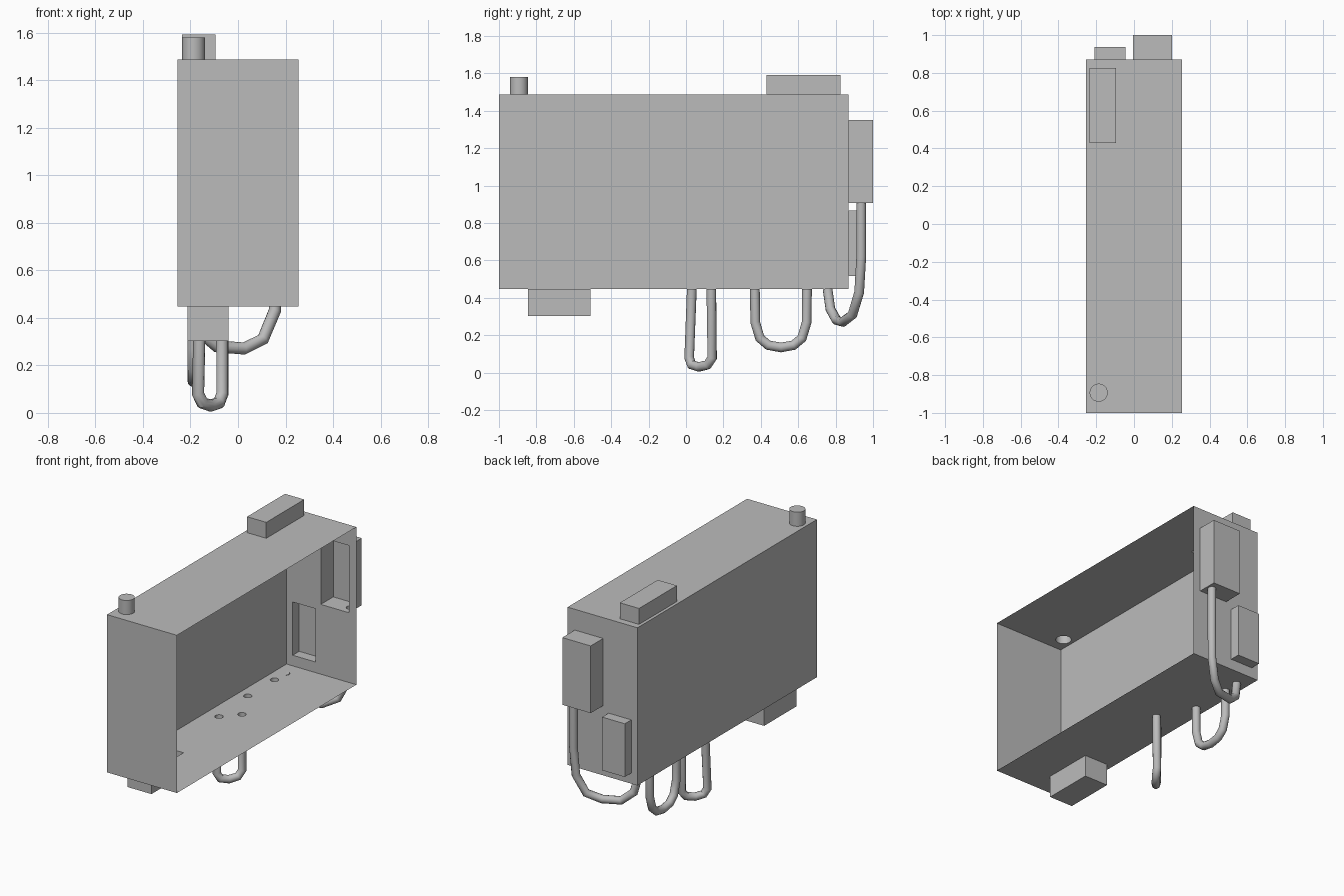
import bpy, bmesh
from mathutils import Vector

cube = bpy.data.objects.get("Cube")
if cube:
    bpy.data.objects.remove(cube, do_unlink=True)

grey = bpy.data.materials.new("plain_grey")
grey.use_nodes = True
COLOUR = (0.5, 0.5, 0.5, 1)
grey.diffuse_color = COLOUR
grey.node_tree.nodes["Principled BSDF"].inputs["Base Color"].default_value = COLOUR

LO, HI = Vector((-0.255, -1, 0.447)), Vector((0.255, 0.87, 1.487))
SINK = 0.02   # how far fittings reach into the shell before trimming


def add(name, bm):
    mesh = bpy.data.meshes.new(name)
    bm.normal_update()
    bm.to_mesh(mesh)
    bm.free()
    mesh.materials.append(grey)
    obj = bpy.data.objects.new(name, mesh)
    bpy.context.collection.objects.link(obj)
    return obj


def box(name, lo, hi):
    bm = bmesh.new()
    bmesh.ops.create_cube(bm, size=1)
    lo, hi = Vector(lo), Vector(hi)
    for v in bm.verts:
        v.co = (lo + hi) / 2 + v.co * (hi - lo)
    return add(name, bm)


def knob(name, x, y, radius, z0, z1):
    bm = bmesh.new()
    bmesh.ops.create_cone(bm, cap_ends=True, segments=32, radius1=radius,
                          radius2=radius, depth=z1 - z0)
    bmesh.ops.translate(bm, vec=(x, y, (z0 + z1) / 2), verts=bm.verts)
    return add(name, bm)


def hose(name, path, radius=0.026):
    curve = bpy.data.curves.new(name, "CURVE")
    curve.dimensions = "3D"
    curve.bevel_depth = radius
    curve.bevel_resolution = 4
    curve.use_fill_caps = True
    spline = curve.splines.new("POLY")
    spline.points.add(len(path) - 1)
    for point, co in zip(spline.points, path):
        point.co = (*co, 1)
    temp = bpy.data.objects.new(name + "_path", curve)
    bpy.context.collection.objects.link(temp)
    deps = bpy.context.evaluated_depsgraph_get()
    mesh = bpy.data.meshes.new_from_object(temp.evaluated_get(deps))
    bm = bmesh.new()
    bm.from_mesh(mesh)
    bmesh.ops.remove_doubles(bm, verts=bm.verts, dist=1e-5)
    bmesh.ops.recalc_face_normals(bm, faces=bm.faces)
    bpy.data.objects.remove(temp)
    bpy.data.curves.remove(curve)
    bpy.data.meshes.remove(mesh)
    return add(name, bm)


def open_holes(obj, cutters, lo, hi):
    """Cut the cutters out of a solid box, then drop the pocket walls inside it."""
    for cutter in cutters:
        mod = obj.modifiers.new("hole", "BOOLEAN")
        mod.operation, mod.solver, mod.object = "DIFFERENCE", "EXACT", cutter
    deps = bpy.context.evaluated_depsgraph_get()
    mesh = bpy.data.meshes.new_from_object(obj.evaluated_get(deps))
    obj.modifiers.clear()
    obj.data = mesh
    bm = bmesh.new()
    bm.from_mesh(mesh)
    inside = [f for f in bm.faces
              if all(lo[i] + 1e-3 < f.calc_center_median()[i] < hi[i] - 1e-3 for i in range(3))]
    bmesh.ops.delete(bm, geom=inside, context="FACES")
    bm.to_mesh(mesh)
    bm.free()


def trim(obj, co, normal):
    """Remove everything on the normal side of a plane, leaving an open end."""
    bm = bmesh.new()
    bm.from_mesh(obj.data)
    bmesh.ops.bisect_plane(bm, geom=bm.verts[:] + bm.edges[:] + bm.faces[:],
                           plane_co=co, plane_no=normal, clear_outer=True)
    bm.to_mesh(obj.data)
    bm.free()


# Fittings, each with the direction that leads into the shell
UP, DOWN, FORWARD = (0, 0, 1), (0, 0, -1), (0, -1, 0)
top_box = box("top_box", (-0.235, 0.43, HI.z - SINK), (-0.095, 0.825, 1.592))
top_knob = knob("top_knob", -0.187, -0.893, 0.048, HI.z - SINK, 1.58)
bottom_box = box("bottom_box", (-0.213, -0.845, 0.302), (-0.04, -0.51, LO.z + SINK))
large_lo, large_hi = Vector((-0.005, HI.y - SINK, 0.907)), Vector((0.202, 1, 1.35))
large_back_box = box("large_back_box", large_lo, large_hi)
small_back_box = box("small_back_box", (-0.21, HI.y - SINK, 0.517), (-0.045, 0.938, 0.868))

# Hoses
END = LO.z + SINK
narrow_hose = hose("narrow_hose", [
    (-0.16, 0.032, END), (-0.168, 0.017, 0.08), (-0.15, 0.03, 0.042), (-0.115, 0.07, 0.031),
    (-0.08, 0.115, 0.042), (-0.066, 0.14, 0.08), (-0.066, 0.135, END)])
wide_hose = hose("wide_hose", [(-0.187, y, z) for y, z in (
    (0.368, END), (0.37, 0.27), (0.395, 0.185), (0.44, 0.147), (0.508, 0.135),
    (0.575, 0.147), (0.62, 0.185), (0.645, 0.27), (0.647, END))])
back_hose = hose("back_hose", [
    (0.165, 0.937, large_lo.z + SINK), (0.165, 0.937, 0.62), (0.155, 0.926, 0.43),
    (0.105, 0.89, 0.31), (0.025, 0.838, 0.271), (-0.09, 0.805, 0.28),
    (-0.16, 0.772, 0.34), (-0.183, 0.757, LO.z - 0.001)])

# Thin shell, open on its left side, with openings into the fittings
shell = box("cabinet_shell", LO, HI)
inward = [(top_box, HI, DOWN), (top_knob, HI, DOWN), (bottom_box, LO, UP),
          (large_back_box, HI, FORWARD), (small_back_box, HI, FORWARD),
          (narrow_hose, LO, UP), (wide_hose, LO, UP)]
open_holes(shell, [item[0] for item in inward], LO, HI)
trim(shell, (HI.x - 0.0005, 0, 0), (1, 0, 0))
open_holes(large_back_box, [back_hose], large_lo, large_hi)
trim(back_hose, large_lo, UP)
for part, co, direction in inward:
    trim(part, co, direction)

# Smooth the round parts only
for part in (top_knob, narrow_hose, wide_hose, back_hose):
    bpy.ops.object.select_all(action="DESELECT")
    part.select_set(True)
    bpy.context.view_layer.objects.active = part
    bpy.ops.object.shade_smooth_by_angle(angle=0.7)
